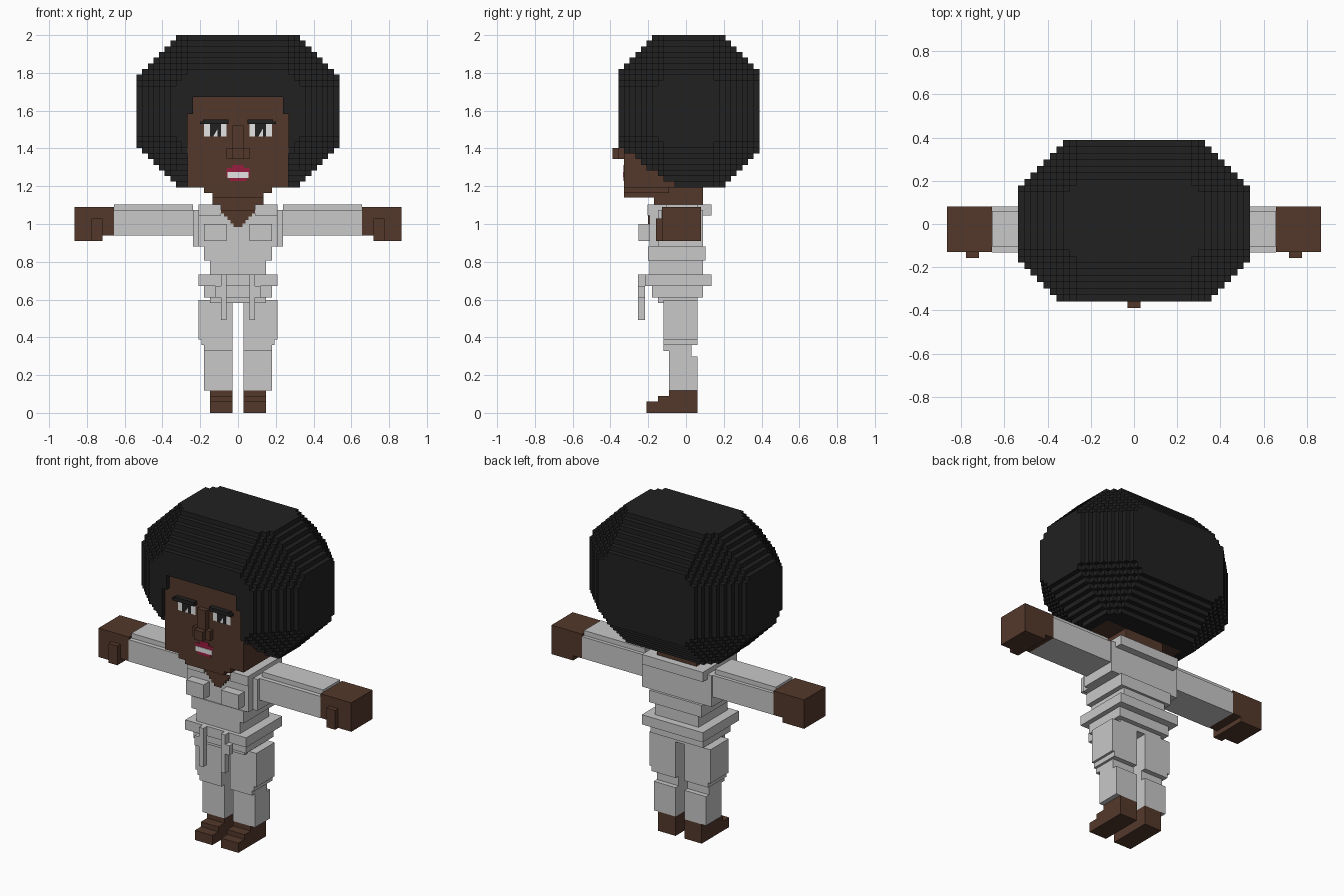
import bpy
import bmesh

cube = bpy.data.objects.get("Cube")
if cube:
    bpy.data.objects.remove(cube)

U = 2 / 67  # edge of one block


def material(name, rgb):
    mat = bpy.data.materials.new(name)
    mat.use_nodes = True
    mat.diffuse_color = (*rgb, 1)
    shader = next(n for n in mat.node_tree.nodes if n.type == 'BSDF_PRINCIPLED')
    shader.inputs["Base Color"].default_value = (*rgb, 1)
    return mat


SKIN = material("brown_skin", (.088, .04, .024))
HAIR = material("black_hair", (.015, .015, .015))
CLOTH = material("light_grey_cloth", (.58, .58, .58))
WHITE = material("eye_and_tooth_white", (.78, .78, .78))
LIPS = material("red_lips", (.32, .012, .05))


def finish(name, bm, mat):
    bmesh.ops.scale(bm, vec=(U, U, U), verts=bm.verts)
    bmesh.ops.recalc_face_normals(bm, faces=bm.faces)
    mesh = bpy.data.meshes.new(name)
    bm.to_mesh(mesh)
    bm.free()
    mesh.materials.append(mat)
    obj = bpy.data.objects.new(name, mesh)
    bpy.context.collection.objects.link(obj)
    return obj


def add_box(bm, x, y, z):
    verts = bmesh.ops.create_cube(bm, size=1)["verts"]
    for v in verts:
        for axis, (low, high) in enumerate((x, y, z)):
            v.co[axis] = high if v.co[axis] > 0 else low


def part(name, mat, *boxes):
    """Boxes as (x range, y range, z range); a lone x is a half width."""
    bm = bmesh.new()
    for x, y, z in boxes:
        add_box(bm, x if isinstance(x, tuple) else (-x, x), y, z)
    return finish(name, bm, mat)


def pair(name, mat, *boxes):
    """The same part on the left (+x) and on the right."""
    part("left_" + name, mat, *boxes)
    part("right_" + name, mat, *[((-x[1], -x[0]), y, z) for x, y, z in boxes])


# Legs and feet
pair("foot", SKIN,
     ((1, 5), (-7, 2), (0, 2)),
     ((1, 5), (-5, 2), (2, 3)),
     ((1, 5), (-3, 2), (3, 4)))
pair("lower_leg", CLOTH,
     ((1, 6), (-3, 2), (4, 10)),
     ((1, 6), (-3, 1), (10, 11)))
pair("upper_leg", CLOTH,
     ((1, 6), (-4, 1), (11, 12)),
     ((1, 6.5), (-4, 2), (12, 13)),
     ((1, 7), (-4, 2), (13, 20)))

# Hips, waistband and drawstrings
part("hips", CLOTH,
     (5, (-5, 2), (19.5, 20.5)),
     (6, (-6, 3), (20.5, 22.5)))
part("waistband", CLOTH, (7, (-7.3, 4.5), (22.5, 24.5)))
pair("drawstring", CLOTH,
     ((2, 3), (-8.5, -7.3), (16.5, 24.5)),
     ((3, 4), (-8.5, -7.3), (20.5, 22.5)))

# Shirt, collar and pockets
part("torso", CLOTH,
     (5, (-6.5, 3), (24.5, 27)),
     (6, (-6.7, 3.5), (27, 29.5)),
     (7, (-6.5, 3), (29.5, 36)))
pair("collar", CLOTH, ((3, 7), (-6.8, 4.5), (35, 37)))
part("back_collar", CLOTH, (7, (3, 4.5), (35, 37)))
pair("chest_pocket", CLOTH, ((2, 6), (-8.4, -6.5), (30.5, 33.5)))

# Skin showing in the open neckline, a stepped V
part("neckline", SKIN,
     *[(3 - step * .55, (-6.75, -6.4), (36 - step * .6 - .6, 36 - step * .6))
       for step in range(5)])

# Sleeves and hands
pair("sleeve", CLOTH,
     ((7, 8), (-5, 3), (29.5, 36)),
     ((8, 22), (-4.4, 2.7), (31.5, 36)),
     ((8, 22), (-3.5, 2), (36, 37)))
pair("hand", SKIN,
     ((22, 29), (-4.3, 2.7), (31.5, 36.5)),
     ((24, 29), (-4.3, 2.7), (30.5, 31.5)),
     ((24, 26), (-5.3, -4.3), (30.5, 34.5)))

# Neck, head and nose
part("neck", SKIN, (4.5, (-5.7, 3), (35, 40)))
part("head", SKIN,
     (9, (-11, 3), (40, 56)),
     (6, (-11, -3), (39, 40)),
     (4.5, (-11, -4), (38.2, 39)))
part("nose", SKIN,
     (1, (-12, -11), (47, 51)),
     (2, (-12, -11), (45, 47)),
     (1, (-13, -12), (45, 47)))

# Eyes and brows
pair("eye_white", WHITE, ((2, 6), (-11.1, -11), (49, 51.2)))
pair("eyebrow", HAIR,
     ((1.7, 6.2), (-12, -11), (51.2, 52)),
     ((6, 6.7), (-12, -11), (51.2, 51.7)))
for side, inner in (("left", 3), ("right", -5)):
    bm = bmesh.new()
    outline = ((0, 0), (.6, 0), (1.4, 1.4), (1.4, 0), (2, 0), (2, 2.2), (0, 2.2))
    face = bm.faces.new([bm.verts.new((inner + x, -11.1, 49 + z)) for x, z in outline])
    ext = bmesh.ops.extrude_face_region(bm, geom=[face])["geom"]
    bmesh.ops.translate(bm, vec=(0, -.1, 0),
                        verts=[g for g in ext if isinstance(g, bmesh.types.BMVert)])
    finish(side + "_pupil", bm, HAIR)

# Mouth
part("lips", LIPS,
     (1, (-11.1, -11), (43, 44)),
     (2, (-11.1, -11), (41.8, 43.4)),
     (1.5, (-11.1, -11), (41.1, 42)))
part("teeth", WHITE, (1.9, (-11.2, -11), (41.7, 42.7)))


# Hair: a block ball with stepped bevels and an opening for the face
def in_hair(x, y, z):
    ax, ay = abs(x), abs(y - .5)
    ball = (ax + z <= 77 and ax - z <= -30
            and ay + z <= 73 and y - z <= -34
            and -y <= 1.5 + (z - 40) * 1.45
            and ax + y <= 23 and ax - y <= 23.5
            and ax + ay + abs(z - 53.5) <= 28)
    opening = y < -6 and z < 56 and ax < (9 if z < 53 else 8)
    return ball and not opening


cells = {(i, j, k)
         for i in range(-18, 18) for j in range(-12, 13) for k in range(40, 67)
         if in_hair(i + .5, j + .5, k + .5)}
bm = bmesh.new()
corners = {}


def corner(p):
    if p not in corners:
        corners[p] = bm.verts.new(p)
    return corners[p]


for cell in cells:
    for axis in range(3):
        for side in (0, 1):
            beside = list(cell)
            beside[axis] += 2 * side - 1
            if tuple(beside) in cells:
                continue
            ring = []
            for a, b in ((0, 0), (1, 0), (1, 1), (0, 1)):
                p = list(cell)
                p[axis] += side
                p[(axis + 1) % 3] += a
                p[(axis + 2) % 3] += b
                ring.append(corner(tuple(p)))
            bm.faces.new(ring if side else ring[::-1])
bmesh.ops.dissolve_limit(bm, angle_limit=.01, verts=bm.verts, edges=bm.edges)
finish("hair", bm, HAIR)
